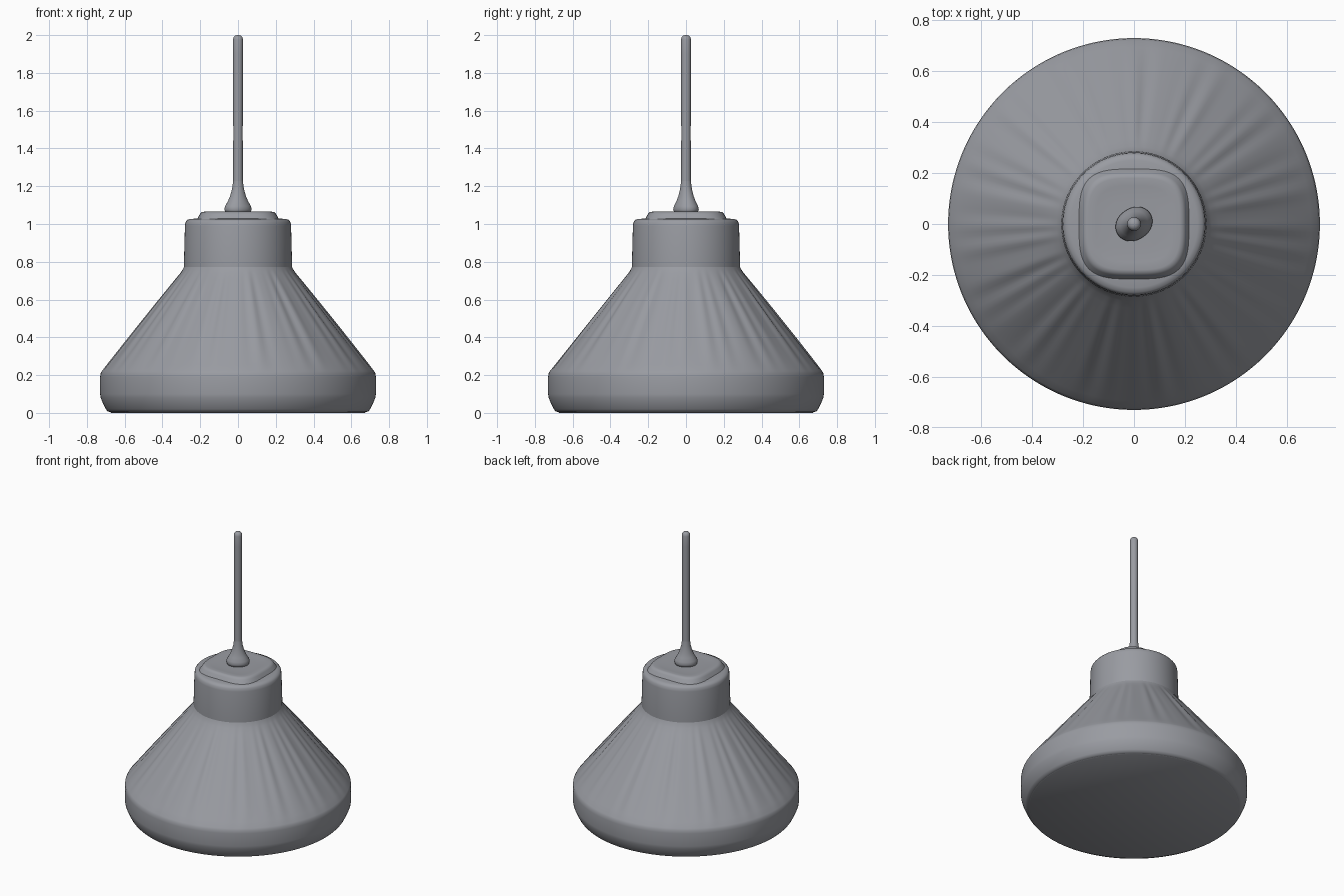
import bpy, bmesh, math

if "Cube" in bpy.data.objects:
    bpy.data.objects.remove(bpy.data.objects["Cube"])

metal = bpy.data.materials.new("grey_metal")
metal.diffuse_color = (0.32, 0.33, 0.36, 1)
metal.use_nodes = True
metal.node_tree.nodes["Principled BSDF"].inputs["Base Color"].default_value = metal.diffuse_color


def lathe(name, profile, sides, shape=None, angle=35):
    """Closed revolved solid; shape(a, r, z) may alter the radius."""
    bm = bmesh.new()
    rings = []
    for r, z in profile:
        ring = []
        for i in range(sides):
            a = 2 * math.pi * i / sides
            rr = shape(a, r, z) if shape else r
            ring.append(bm.verts.new((rr * math.cos(a), rr * math.sin(a), z)))
        rings.append(ring)
    for lo, hi in zip(rings, rings[1:]):
        for i in range(sides):
            j = (i + 1) % sides
            bm.faces.new((lo[i], lo[j], hi[j], hi[i]))
    bm.faces.new(rings[0][::-1])
    bm.faces.new(rings[-1])
    me = bpy.data.meshes.new(name)
    bm.to_mesh(me)
    bm.free()
    me.materials.append(metal)
    ob = bpy.data.objects.new(name, me)
    bpy.context.collection.objects.link(ob)
    bpy.ops.object.select_all(action='DESELECT')
    ob.select_set(True)
    bpy.context.view_layer.objects.active = ob
    bpy.ops.object.shade_smooth_by_angle(angle=math.radians(angle))
    return ob


# Shade: rolled rim, then a cone with soft irregular flutes
def flutes(a, r, z):
    t = min(max((z - 0.22) / 0.53, 0), 1)
    wave = (math.cos(36 * a) + 0.6 * math.cos(23 * a + 1) + 0.5 * math.cos(51 * a + 2)) / 2.1
    return r + 0.006 * math.sin(math.pi * t) ** 0.6 * wave


CONE = 16
shade = [(0.675, 0.003), (0.69, 0.008), (0.70, 0.02), (0.715, 0.05), (0.727, 0.08),
         (0.73, 0.10), (0.73, 0.19), (0.727, 0.21)]
shade += [(0.72 + (0.305 - 0.72) * i / CONE, 0.222 + (0.74 - 0.222) * i / CONE)
          for i in range(CONE + 1)]
shade += [(0.292, 0.76), (0.285, 0.775)]
lathe("shade", shade, 256, flutes)

# Base disc closing the shade
lathe("base_disc", [(0.67, 0.0), (0.68, 0.006)], 128)

# Neck cylinder with a rounded shoulder
lathe("neck", [(0.286, 0.76), (0.286, 0.80), (0.281, 0.99), (0.278, 1.01), (0.268, 1.022),
               (0.25, 1.027), (0.20, 1.03)], 96, angle=50)


# Rounded-square cap plate
def rounded_square(a, r, z):
    n = 3.4
    return r * (abs(math.cos(a)) ** n + abs(math.sin(a)) ** n) ** (-1 / n)


lathe("cap_plate", [(0.222, 1.02), (0.212, 1.034), (0.202, 1.052), (0.193, 1.062),
                    (0.18, 1.065), (0.15, 1.062), (0.10, 1.06)], 96, rounded_square, 60)


# Flared cord grip, slightly elongated along one diagonal
def oval(a, r, z):
    k = min(max((1.2 - z) / 0.1, 0), 1)
    return r * (1 + 0.10 * k * math.cos(2 * (a - 0.6)))


lathe("cord_grip", [(0.052, 1.055), (0.064, 1.062), (0.069, 1.078), (0.065, 1.095),
                    (0.052, 1.12), (0.042, 1.145), (0.034, 1.175), (0.029, 1.20),
                    (0.026, 1.23)], 48, oval, 60)

# Hanging rod with a rounded tip
lathe("rod", [(0.027, 1.15), (0.0255, 1.3), (0.025, 1.5), (0.0265, 1.7), (0.027, 1.9),
              (0.027, 1.975), (0.024, 1.988), (0.017, 1.996), (0.007, 2.0)], 32, angle=60)
